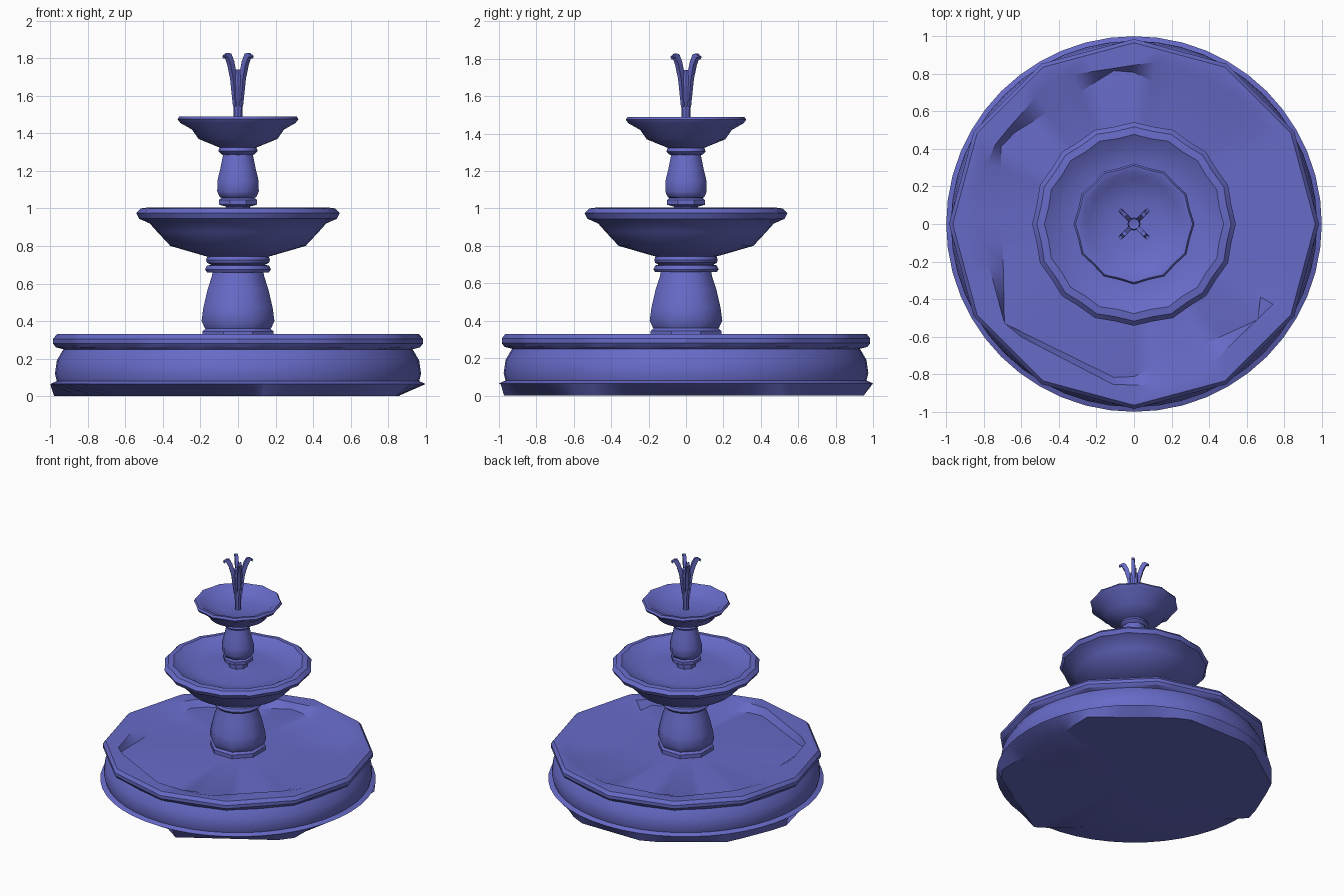
import bpy, bmesh, math

if "Cube" in bpy.data.objects:
    bpy.data.objects.remove(bpy.data.objects["Cube"])

mat = bpy.data.materials.new("blue_stone")
mat.diffuse_color = (0.135, 0.145, 0.57, 1)
mat.use_nodes = True
mat.node_tree.nodes["Principled BSDF"].inputs["Base Color"].default_value = mat.diffuse_color


def finish(name, bm, angle=35):
    bmesh.ops.recalc_face_normals(bm, faces=bm.faces)
    me = bpy.data.meshes.new(name)
    bm.to_mesh(me)
    bm.free()
    me.materials.append(mat)
    ob = bpy.data.objects.new(name, me)
    bpy.context.collection.objects.link(ob)
    bpy.ops.object.select_all(action='DESELECT')
    ob.select_set(True)
    bpy.context.view_layer.objects.active = ob
    bpy.ops.object.shade_smooth_by_angle(angle=math.radians(angle))
    return ob


def poly_radius(poly, a):
    """Distance from the axis to a polygon outline in direction a."""
    dx, dy = math.cos(a), math.sin(a)
    best = 0
    for (x1, y1), (x2, y2) in zip(poly, poly[1:] + poly[:1]):
        ex, ey = x2 - x1, y2 - y1
        det = ex * dy - ey * dx
        if abs(det) < 1e-9:
            continue
        t = (ex * y1 - ey * x1) / det
        u = (dx * y1 - dy * x1) / det
        if t > 0 and -1e-6 <= u <= 1 + 1e-6:
            best = max(best, t)
    return best


def lathe(name, profile, sides, turn=0.0, angle=35, lobes=0, lobe=0.0, lobe_z=99):
    """Revolve (radius or polygon, z) points; edges above lobe_z are scalloped."""
    bm = bmesh.new()
    rings = []
    for r, z in profile:
        if r == 0:
            rings.append([bm.verts.new((0, 0, z))])
            continue
        ring = []
        for i in range(sides):
            a = turn + 2 * math.pi * i / sides
            rr = poly_radius(r, a) if isinstance(r, list) else r
            if lobes and z >= lobe_z and rr > 0.2:
                rr += lobe * math.cos(lobes * a)
            ring.append(bm.verts.new((rr * math.cos(a), rr * math.sin(a), z)))
        rings.append(ring)
    for a, b in zip(rings, rings[1:]):
        for i in range(sides):
            j = (i + 1) % sides
            if len(a) == 1:
                bm.faces.new((a[0], b[i], b[j]))
            elif len(b) == 1:
                bm.faces.new((a[i], a[j], b[0]))
            else:
                bm.faces.new((a[i], a[j], b[j], b[i]))
    return finish(name, bm, angle)


def ngon(n, r, turn=0.0):
    return [(r * math.cos(turn + 2 * math.pi * i / n),
             r * math.sin(turn + 2 * math.pi * i / n)) for i in range(n)]


# Large ground basin: coarse foot, bulged wall, faceted rim, irregular opening
foot = [(-.99, .14), (.1, -.99), (.84, -.54), (.86, .5), (.3, .95), (-.3, .95), (-.8, .6)]
opening = [(-.43, .78), (.16, .87), (.62, .64), (.75, .43), (.81, -.36), (.30, -.85),
           (-.10, -.86), (-.68, -.56), (-.87, .13), (-.73, .44)]
floor = [(-.71, .44), (-.07, .84), (.62, .52), (.68, -.5), (-.06, -.84), (-.69, -.53)]
lathe("ground_basin", [
    (0, 0), (foot, 0), (1.0, .065), (.965, .08), (.975, .12), (.965, .19), (.93, .25),
    (ngon(12, .97), .26), (ngon(12, .985), .28), (ngon(12, .985), .305),
    (ngon(12, .965), .33), (opening, .33), (floor, .28), (.2, .315), (0, .315)],
    48, angle=30)

# Lower pedestal: foot, octagonal vase body, neck rings
lathe("lower_foot", [(.205, .31), (.205, .345), (.18, .365), (.15, .365)], 8, math.pi / 8)
lathe("lower_pedestal", [
    (.15, .36), (.19, .36), (.21, .40), (.20, .47), (.175, .57), (.15, .64), (.145, .67)],
    8, math.pi / 8, 50)
lathe("lower_neck_rings", [
    (.14, .66), (.165, .66), (.175, .675), (.165, .695), (.145, .70), (.165, .71),
    (.17, .725), (.165, .74), (.14, .76)], 16)

# Middle bowl with scalloped lip
lathe("middle_bowl", [
    (.12, .74), (.17, .745), (.36, .80), (.43, .875), (.47, .92), (.52, .945), (.535, .975),
    (.51, 1.0), (.47, 1.005), (.40, .965), (.28, .945), (.10, .97), (0, .97)],
    32, lobes=16, lobe=.007, lobe_z=.94)

# Upper pedestal
lathe("upper_foot", [
    (.07, .97), (.07, 1.01), (.11, 1.02), (.11, 1.045), (.09, 1.06)], 8, math.pi / 8)
lathe("upper_pedestal", [
    (.09, 1.055), (.105, 1.06), (.12, 1.09), (.118, 1.15), (.10, 1.22), (.085, 1.29)],
    8, math.pi / 8, 50)
lathe("upper_neck_ring", [
    (.08, 1.285), (.09, 1.29), (.105, 1.305), (.10, 1.32), (.085, 1.34)], 16)

# Top bowl with scalloped lip
lathe("top_bowl", [
    (.08, 1.32), (.10, 1.325), (.21, 1.37), (.245, 1.42), (.30, 1.455), (.315, 1.475),
    (.305, 1.49), (.275, 1.485), (.24, 1.455), (.13, 1.43), (0, 1.42)],
    24, lobes=12, lobe=.007, lobe_z=1.45)

# Water jet: slim stem that widens upwards
lathe("jet_stem", [(.022, 1.41), (.025, 1.55), (.036, 1.70), (.03, 1.74), (0, 1.73)], 8)

# Water jet: four curling sprays on the diagonals
bm = bmesh.new()
path = [(.015, 1.55, .018), (.034, 1.70, .024), (.055, 1.775, .026),
        (.075, 1.815, .024), (.095, 1.82, .02), (.10, 1.80, .012)]   # radius, z, width
for k in range(4):
    a = math.pi / 4 + k * math.pi / 2
    c, s = math.cos(a), math.sin(a)
    prev = None
    for n, (r, z, w) in enumerate(path):
        t = .014 if n < 5 else .005
        ring = [bm.verts.new((c * (r + dr) - s * dw, s * (r + dr) + c * dw, z + dz))
                for dr, dw, dz in ((-t, -w / 2, t * .6), (-t, w / 2, t * .6),
                                   (t, w / 2, -t * .6), (t, -w / 2, -t * .6))]
        if prev:
            for i in range(4):
                j = (i + 1) % 4
                bm.faces.new((prev[i], prev[j], ring[j], ring[i]))
        else:
            bm.faces.new(ring[::-1])
        prev = ring
    bm.faces.new(prev)
finish("jet_sprays", bm)
